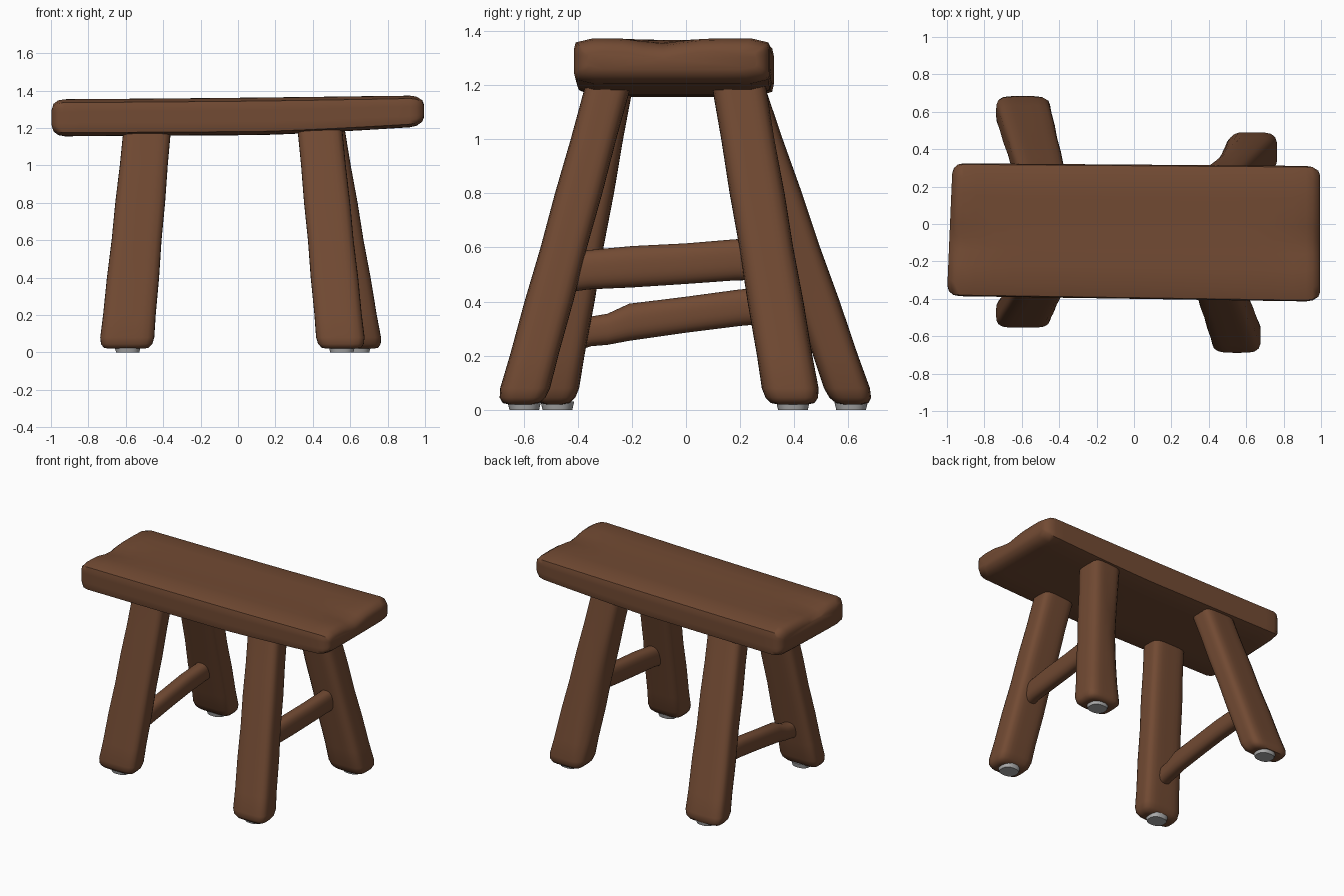
import bpy, bmesh, math
from mathutils import Vector

if "Cube" in bpy.data.objects:
    bpy.data.objects.remove(bpy.data.objects["Cube"])


def material(name, rgb):
    m = bpy.data.materials.new(name)
    m.diffuse_color = (*rgb, 1)
    m.use_nodes = True
    m.node_tree.nodes["Principled BSDF"].inputs["Base Color"].default_value = m.diffuse_color
    return m


wood = material("brown wood", (0.168, 0.069, 0.033))
grey = material("grey foot pad", (0.42, 0.42, 0.42))


def section(u, v, power, n=32):
    """Rounded rectangle outline with half sizes u and v."""
    pts = []
    for i in range(n):
        a = 2 * math.pi * (i + 0.5) / n
        c, s = math.cos(a), math.sin(a)
        r = (abs(c) ** power + abs(s) ** power) ** (-1 / power)
        pts.append((u * c * r, v * s * r))
    return pts


def loft(name, rings, ax_u, ax_v, power, mat, warp=None, angle=50):
    """Skin rings of (centre, half_u, half_v) into one closed solid."""
    bm = bmesh.new()
    loops = []
    for c, u, v in rings:
        loops.append([bm.verts.new(Vector(c) + Vector(ax_u) * p + Vector(ax_v) * q)
                      for p, q in section(u, v, power)])
    for a, b in zip(loops, loops[1:]):
        for i in range(len(a)):
            j = (i + 1) % len(a)
            bm.faces.new((a[i], a[j], b[j], b[i]))
    bm.faces.new(loops[0])
    bm.faces.new(loops[-1])
    if warp:
        for v in bm.verts:
            warp(v.co)
    bmesh.ops.recalc_face_normals(bm, faces=bm.faces)
    me = bpy.data.meshes.new(name)
    bm.to_mesh(me)
    bm.free()
    me.materials.append(mat)
    ob = bpy.data.objects.new(name, me)
    bpy.context.collection.objects.link(ob)
    bpy.context.view_layer.objects.active = ob
    ob.select_set(True)
    bpy.ops.object.shade_smooth_by_angle(angle=math.radians(angle))
    ob.select_set(False)
    return ob


def mix(a, b, t):
    return a + (b - a) * t


# Seat plank: slightly crooked, thinner and higher toward the right end
def seat_ring(x, inset):
    t = (x + 1) / 2
    low = 1.155 + 0.012 * t + 0.042 * max(0, (x - 0.1) / 0.9) ** 1.3
    high = 1.355 + 0.02 * t ** 1.5
    front, back = mix(-0.385, -0.415, t), mix(0.325, 0.31, t)
    return ((x, (front + back) / 2, (low + high) / 2),
            (back - front) / 2 - inset, (high - low) / 2 - inset)


def seat_warp(co):
    end = max(0, (abs(co.x) - 0.72) / 0.28)
    if co.z > 1.3:  # worn hollow in the top near each end
        co.z -= 0.025 * end * math.exp(-((co.y + 0.1) / 0.09) ** 2)
        co.z -= 0.004 * math.exp(-((co.y + 0.03) / 0.15) ** 2)
    if co.x < -0.8:  # left end is cut a little askew
        co.x += 0.03 * (co.y + 0.38) / 0.7 * (-co.x - 0.8) / 0.2


xs = [(-1, 0.055), (-0.99, 0.025), (-0.965, 0.006), (-0.93, 0)]
xs += [(-0.85 + 0.1 * i, 0) for i in range(18)]
xs += [(0.92, 0), (0.955, 0.006), (0.985, 0.025), (0.995, 0.05)]
rings = [seat_ring(x, i) for x, i in xs]


# Denser corners come from mapping the outline with a high power
loft("seat", rings, (0, 1, 0), (0, 0, 1), 9, wood, seat_warp)


# Legs: (x range, y range) at the floor and under the seat
legs = {
    "front_left_leg": ((-0.74, -0.45), (-0.56, -0.40), (-0.615, -0.36), (-0.36, -0.20)),
    "front_right_leg": ((0.42, 0.68), (-0.695, -0.51), (0.32, 0.56), (-0.38, -0.21)),
    "back_left_leg": ((-0.74, -0.45), (0.52, 0.69), (-0.615, -0.36), (0.13, 0.30)),
    "back_right_leg": ((0.50, 0.77), (0.285, 0.495), (0.345, 0.575), (0.10, 0.30)),
}
for name, (bx, by, tx, ty) in legs.items():
    rings = []
    for z, inset in [(0.02, 0.05), (0.025, 0.025), (0.045, 0.008), (0.08, 0), (0.2, 0.002),
                     (0.4, 0), (0.6, 0.003), (0.8, 0), (1.0, 0.002), (1.2, 0)]:
        t = (z - 0.05) / 1.12
        x0, x1 = mix(bx[0], tx[0], t), mix(bx[1], tx[1], t)
        y0, y1 = mix(by[0], ty[0], t), mix(by[1], ty[1], t)
        rings.append((((x0 + x1) / 2, (y0 + y1) / 2, z),
                      (x1 - x0) / 2 - inset, (y1 - y0) / 2 - inset))

    def chamfer(co, bx=bx):  # outer back corner is shaved off toward the foot
        k = max(0, 1 - co.z / 1.1)
        over = (co.y - 0.46 + 0.20 * (1 - k)) - (co.x - 0.5)
        if over > 0:
            co.y -= over * 0.5 * k
            co.x += over * 0.5 * k

    loft(name, rings, (1, 0, 0), (0, 1, 0), 4.5, wood,
         chamfer if name == "back_right_leg" else None)

    # Pad under the foot
    cx, cy = sum(bx) / 2 + 0.005, sum(by) / 2 + 0.005
    loft(name.replace("leg", "foot_pad"),
         [((cx, cy, 0), 0.062, 0.055), ((cx, cy, 0.03), 0.07, 0.062)],
         (1, 0, 0), (0, 1, 0), 2.5, grey, angle=30)

# Stretchers between each front and back leg: (x, y, low z, high z)
stretchers = {
    "right_stretcher": [(0.52, -0.46, 0.43, 0.58), (0.53, -0.36, 0.445, 0.59),
                        (0.54, -0.20, 0.452, 0.605), (0.55, 0.0, 0.465, 0.615),
                        (0.56, 0.18, 0.478, 0.63), (0.56, 0.28, 0.48, 0.635)],
    "left_stretcher": [(-0.57, -0.46, 0.20, 0.34), (-0.57, -0.35, 0.235, 0.345),
                       (-0.565, -0.29, 0.24, 0.355), (-0.56, -0.21, 0.255, 0.392),
                       (-0.56, 0.0, 0.285, 0.418), (-0.56, 0.2, 0.31, 0.445),
                       (-0.56, 0.45, 0.33, 0.46)],
}
for name, path in stretchers.items():
    loft(name, [((x, y, (a + b) / 2), 0.05, (b - a) / 2) for x, y, a, b in path],
         (1, 0, 0), (0, 0, 1), 2.6, wood)
